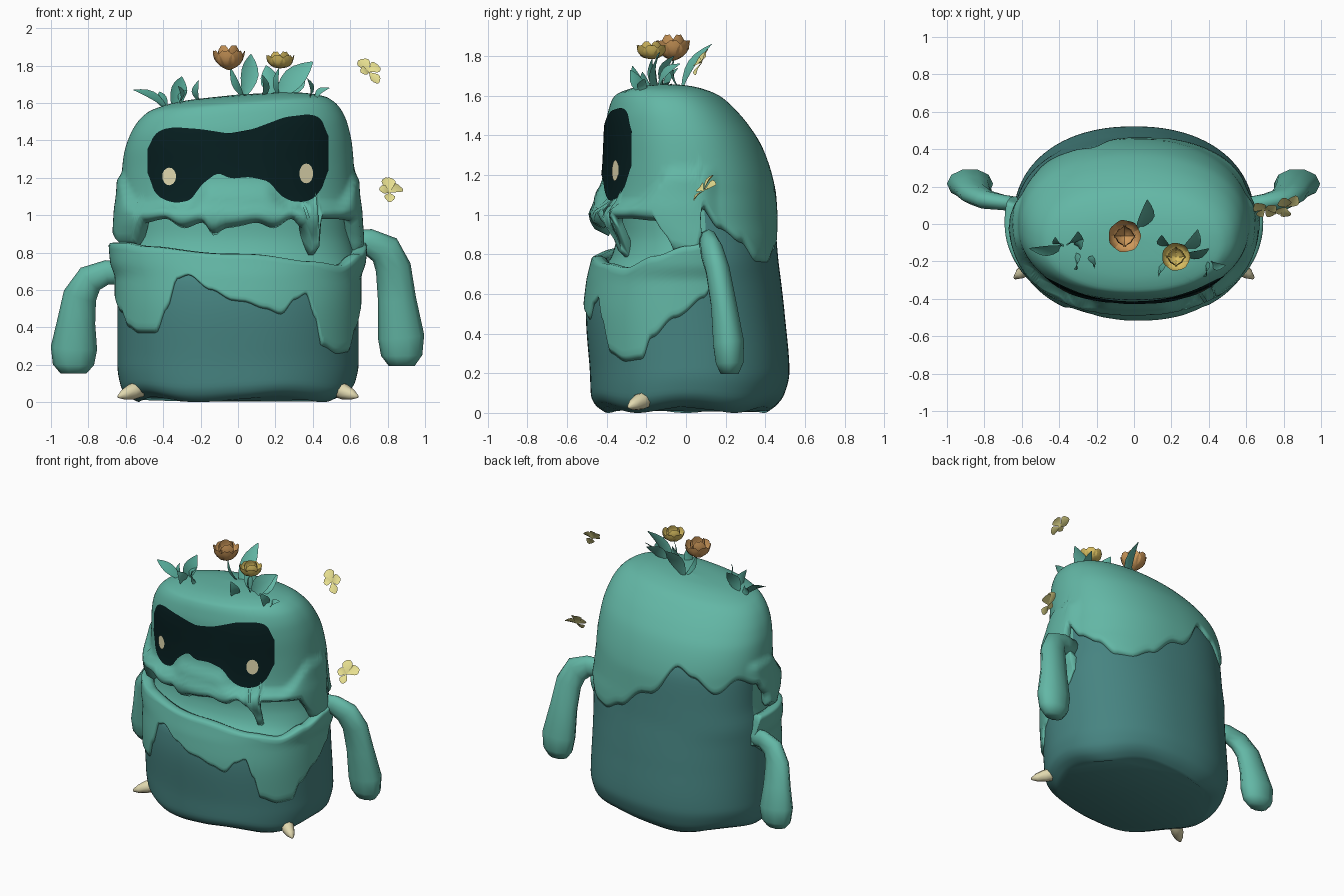
import bpy, bmesh, math
from mathutils import Vector as V

if "Cube" in bpy.data.objects:
    bpy.data.objects.remove(bpy.data.objects["Cube"])


def mat(name, r, g, b):
    m = bpy.data.materials.new(name)
    m.diffuse_color = (r, g, b, 1)
    m.use_nodes = True
    m.node_tree.nodes["Principled BSDF"].inputs["Base Color"].default_value = m.diffuse_color
    return m


LIGHT = mat("light teal", .125, .475, .38)
DARK = mat("dark teal", .062, .23, .22)
BLACK = mat("face black", .002, .013, .014)
CREAM = mat("cream", .75, .69, .43)
LEAF = mat("leaf teal", .085, .37, .29)
ORANGE = mat("petal orange", .66, .34, .11)
YELLOW = mat("petal yellow", .70, .52, .12)
WING = mat("wing yellow", .80, .74, .28)


def build(name, verts, faces, *mats, orient=True):
    me = bpy.data.meshes.new(name)
    me.from_pydata([tuple(v) for v in verts], [], faces)
    bm = bmesh.new()
    bm.from_mesh(me)
    if orient:
        bmesh.ops.recalc_face_normals(bm, faces=bm.faces)
    for f in bm.faces:
        f.smooth = True
    bm.to_mesh(me)
    bm.free()
    for m in mats:
        me.materials.append(m)
    ob = bpy.data.objects.new(name, me)
    bpy.context.collection.objects.link(ob)
    return ob


def add_grid(vs, fs, rows, wrap=False, cap0=False, cap1=False):
    o, n = len(vs), len(rows[0])
    for r in rows:
        vs.extend(r)
    for i in range(len(rows) - 1):
        for j in range(n if wrap else n - 1):
            k = (j + 1) % n
            fs.append((o + i*n + j, o + i*n + k, o + (i+1)*n + k, o + (i+1)*n + j))
    if cap0:
        fs.append(tuple(range(o, o + n)))
    if cap1:
        fs.append(tuple(range(o + (len(rows)-1)*n, o + len(rows)*n)))


def smooth(x):
    x = min(1, max(0, x))
    return x*x*(3 - 2*x)


def drip(keys, t, ease=smooth):
    """Rounded wave through (angle, height) keys."""
    for (t0, z0), (t1, z1) in zip(keys, keys[1:]):
        if t <= t1:
            return z0 + (z1 - z0)*ease(max(0, t - t0)/(t1 - t0))
    return keys[-1][1]


def section(tab, z):
    """Monotone cubic through rows of (z, half width, front y, back y)."""
    z = min(tab[-1][0], max(tab[0][0], z))
    i = next(k for k in range(len(tab) - 1) if z <= tab[k+1][0])
    h = tab[i+1][0] - tab[i][0]
    u = (z - tab[i][0])/h
    out = []
    for c in (1, 2, 3):
        def d(k):
            k = min(len(tab) - 2, max(0, k))
            return (tab[k+1][c] - tab[k][c])/(tab[k+1][0] - tab[k][0])

        def slope(k):
            p, q = d(k-1), d(k)
            return 2*p*q/(p+q) if p*q > 0 else 0
        a, b, m, n = tab[i][c], tab[i+1][c], slope(i), slope(i+1)
        s = smooth(u)
        out.append(a + (b-a)*s + h*(u*(1-u)**2*m - u*u*(1-u)*n))
    return out


def lean(x, y, z):
    return V((x, y, z + .08*x*smooth((z - 1.15)/.4)))


def ring_pt(tab, t, z, off=0):
    a, f, b = section(tab, z)
    if tab is HEAD:    # eye sockets keep the face flat beside the snout
        w = smooth((abs(t) - 8)/12)*smooth((80 - abs(t))/30)
        f = section(tab, z + .11*w*smooth((z - 1.0)/.07)*smooth((1.4 - z)/.15))[1]
    s, c, r = math.sin(math.radians(t)), math.cos(math.radians(t)), max(0, (b-f)/2 + off)
    x = abs(s)**.77
    y = max(0, 1 - x**2.2)**(1/2.2)
    return lean(max(0, a + off)*math.copysign(x, s), (f+b)/2 - r*math.copysign(y, c), z)


LOW = [(0, .53, -.42, .42), (.03, .59, -.46, .46), (.08, .625, -.48, .495), (.2, .645, -.485, .522),
       (.5, .645, -.505, .498), (.66, .645, -.49, .48)]
BODY = LOW + [(.78, .63, -.38, .465), (.9, .61, -.35, .455), (1.12, .6, -.36, .435), (1.25, .57, -.34, .385),
              (1.35, .5, -.33, .32)]
JAW = LOW + [(.75, .67, -.47, .475), (.87, .68, -.44, .47)]
HEAD = [(.75, .645, -.37, .47), (.88, .645, -.40, .465), (.95, .64, -.45, .46), (1.03, .635, -.465, .455),
        (1.1, .625, -.455, .45), (1.17, .62, -.42, .437), (1.25, .615, -.41, .415), (1.35, .605, -.405, .375),
        (1.45, .58, -.40, .31), (1.53, .54, -.385, .24), (1.59, .475, -.36, .17), (1.62, .38, -.30, .10),
        (1.638, .24, -.20, .02), (1.645, 0, -.07, -.07)]
head_lo = [(-180, .97), (-165, 1.2), (-154, 1.14), (-138, 1.03), (-118, 1.12), (-100, 1.06), (-92, .98), (-85, .87),
           (-70, .83), (-54, .83), (-47, .96), (-32, .98), (-21, .93), (-12, .96), (-7, .89), (-3, .93), (5, .96),
           (12, .93), (21, .98), (27, .93), (30, .78), (34, .78), (37, .98), (50, .98), (70, .97), (78, .8), (90, .77),
           (95, .85), (100, 1.03), (110, .93), (125, .86), (140, .76), (152, .75), (166, .82), (180, .97)]
jaw_lo = [(-108, .64), (-90, .55), (-70, .48), (-60, .4), (-50, .37), (-37, .37), (-30, .5), (-24, .66), (-18, .68),
          (-8, .6), (0, .54), (8, .5), (15, .47), (22, .55), (28, .58), (34, .45), (38, .3), (50, .26), (62, .27),
          (70, .38), (85, .48), (100, .58), (108, .68)]
jaw_hi = [(-108, .7), (-101, .84), (-60, .84), (-40, .82), (0, .78), (30, .74), (50, .72), (70, .78), (90, .83),
          (102, .85), (108, .76)]

# Dark trunk, with a light throat behind the mouth
ang = [-180 + 3*i for i in range(120)]
vs, fs, rows = [], [], []
for i in range(45):
    z = 1.35*(i/44)**1.3
    rows.append([ring_pt(BODY, t, z) + V((0, 0, (1 + math.sin(math.radians(5*t)))*.016*max(0, 1 - z/.3)))
                 for t in ang])
add_grid(vs, fs, rows, True, True, True)
trunk = build("trunk", vs, fs, DARK, LIGHT)
for p in trunk.data.polygons:
    p.material_index = int(p.center.z > .7 and p.center.y < .09)

# Head hood: dripping lower edge, swollen lip at the front
ang = [-180 + 1.5*i for i in range(240)]


def head_off(t, z):
    lip = 1.06 + .18*smooth((abs(t) - 47)/35)
    return .005 + .024*smooth((lip - z)/.06)*smooth((112 - abs(t))/14)


rows = [[ring_pt(HEAD, t, drip(head_lo, t) + .03, -.05) for t in ang],
        [ring_pt(HEAD, t, drip(head_lo, t), -.01) for t in ang]]
for i in range(1, 45):
    k = 1 - (1 - i/44)**2
    row = []
    for t in ang:
        lo = drip(head_lo, t)
        z = lo + (1.645 - lo)*k
        row.append(ring_pt(HEAD, t, z, head_off(t, z)*(1 if i < 40 else 0)))
    rows.append(row)
vs, fs = [], []
add_grid(vs, fs, rows, True)
build("head_hood", vs, fs, LIGHT)

# Lower jaw: dripping band with a thick rolled rim
ang = [-108 + 1.5*i for i in range(145)]
prof = [(0, .02, -.03), (0, 0, .004)] + [(i/16, 0, .014) for i in range(1, 17)] + \
       [(1, .012, .004), (1, .014, -.03), (1, 0, -.06), (1, -.12, -.09)]
rows = [[ring_pt(JAW, t, drip(jaw_lo, t)*(1-u) + drip(jaw_hi, t)*u + dz, o if 0 < j < 144 else min(o, -.03))
         for j, t in enumerate(ang)] for u, dz, o in prof]
vs, fs = [], []
add_grid(vs, fs, rows)
build("lower_jaw", vs, fs, LIGHT)


# Face mask and eyes: thin plates following the head
def face_pt(x, z, off):
    t = math.degrees(math.asin((abs(x)/section(HEAD, z)[0])**(1/.77)))
    t = math.copysign(t, x)
    p = ring_pt(HEAD, t, z, head_off(t, z) + off)
    return V((x, p.y, p.z))


def outline(keys, x):
    return sum(drip(keys, x + d*.008, lambda u: u) for d in range(-3, 4))/7


top = [(-.485, 1.34), (-.478, 1.41), (-.45, 1.46), (-.41, 1.49), (-.34, 1.497), (-.2, 1.475), (-.05, 1.44),
       (.08, 1.455), (.25, 1.505), (.38, 1.51), (.44, 1.49), (.475, 1.43), (.485, 1.36)]
low = [(-.485, 1.28), (-.475, 1.18), (-.44, 1.11), (-.39, 1.08), (-.33, 1.065), (-.25, 1.08), (-.2, 1.16),
       (-.11, 1.23), (-.04, 1.195), (.06, 1.205), (.17, 1.18), (.22, 1.11), (.28, 1.075), (.36, 1.07), (.42, 1.1),
       (.475, 1.19), (.485, 1.28)]
rows = []
for i in range(81):
    x = -.485*math.cos(math.pi*i/80)
    z0, z1 = outline(low, x), outline(top, x)
    rows.append([face_pt(x, z0 + (z1-z0)*k/20, .008) for k in range(21)])
vs, fs = [], []
add_grid(vs, fs, rows)
build("face_mask", vs, fs, BLACK)
for side, x, z in (("left", -.368, 1.21), ("right", .365, 1.22)):
    pts = [face_pt(x + .037*math.cos(a*math.pi/8), z + .05*math.sin(a*math.pi/8), .016) for a in range(16)]
    build(side + "_eye", pts, [tuple(range(16))], CREAM)


# Arms: drooping tubes, ten sided
def tube(name, path, m, n=10, flat=.66):
    rows = []
    for i, (x, y, z, r) in enumerate(path):
        p, q = V(path[max(0, i-1)][:3]), V(path[min(len(path)-1, i+1)][:3])
        d = (q - p).normalized()
        side = d.cross(V((0, 1, 0))).normalized()
        up = side.cross(d)
        rows.append([V((x, y, z)) + side*r*math.cos(2*math.pi*k/n) + up*r*flat*math.sin(2*math.pi*k/n)
                     for k in range(n)])
    vs, fs = [], []
    add_grid(vs, fs, rows, True, True, True)
    return build(name, vs, fs, m)


tube("right_arm", [(.58, .1, .86, .06), (.7, .115, .855, .072), (.785, .13, .815, .088), (.83, .16, .72, .095),
                   (.85, .19, .55, .102), (.872, .215, .35, .124), (.875, .22, .25, .11), (.875, .22, .195, .07)], LIGHT)
tube("left_arm", [(-.58, .1, .69, .06), (-.7, .115, .695, .065), (-.79, .13, .66, .078), (-.845, .16, .57, .09),
                  (-.865, .19, .43, .102), (-.877, .215, .29, .124), (-.88, .22, .2, .11), (-.88, .22, .155, .07)], LIGHT)

# Toe claws
for side, s in (("left", -1), ("right", 1)):
    tube(side + "_claw", [(s*(.5 + .14*u), -.18 - .11*u, .08 - .05*u, r)
                          for u, r in ((0, .03), (.15, .044), (.5, .042), (.8, .028), (1, .008))], CREAM, 8, 1)


# Creased blades for leaves, petals and wings, facing a given way
def blade(vs, fs, base, tip, w, face, peak=1.0, bend=.02, tipw=.0):
    base, tip, face = V(base), V(tip), V(face)
    d = tip - base
    side = d.cross(face).normalized()
    nrm = side.cross(d).normalized()
    rows = []
    for i in range(7):
        u = i/6
        c = base + d*u + nrm*bend*math.sin(math.pi*u)
        h = w*(math.sin(math.pi*(.06 + .92*u)**peak) + tipw*u)
        rows.append([c - side*h + nrm*h*.3, c, c + side*h + nrm*h*.3])
    add_grid(vs, fs, rows)


leaves = [((-.38, -.12, 1.57), (-.56, -.13, 1.67), .035, 1), ((-.38, -.1, 1.57), (-.42, -.07, 1.66), .03, 1),
          ((-.35, -.1, 1.58), (-.3, -.04, 1.74), .045, 1), ((-.3, -.12, 1.59), (-.27, -.08, 1.67), .025, 1),
          ((-.33, -.16, 1.58), (-.32, -.24, 1.69), .04, 0), ((-.2, -.17, 1.6), (-.21, -.22, 1.72), .033, 0),
          ((.03, -.02, 1.63), (.07, .13, 1.86), .05, 0), ((.03, -.03, 1.63), (-.04, -.06, 1.79), .022, 1),
          ((.12, -.2, 1.61), (.13, -.27, 1.75), .035, 1), ((.21, -.12, 1.63), (.15, -.06, 1.8), .05, 0),
          ((.21, -.14, 1.63), (.4, -.13, 1.82), .06, 0), ((.22, -.15, 1.63), (.22, -.17, 1.79), .022, 1),
          ((.37, -.2, 1.61), (.37, -.28, 1.73), .033, 1), ((.41, -.2, 1.61), (.49, -.22, 1.68), .028, 0),
          ((.26, -.14, 1.63), (.34, -.03, 1.76), .05, 0)]
for nm, k, m in (("light_leaves", 0, LIGHT), ("dark_leaves", 1, LEAF)):
    vs, fs = [], []
    for i, (b, t, w, c) in enumerate(leaves):
        if c == k:
            blade(vs, fs, b, t, w, ((.5, -.7, .8), (-.6, -.7, .8))[i % 2])
    build(nm, vs, fs, m, orient=False)

# Cupped flowers: broad outer petals around a short inner ring
for nm, c, r, h, m in (("orange_flower", (-.05, -.065, 1.775), .088, .12, ORANGE),
                       ("yellow_flower", (.225, -.175, 1.785), .076, .08, YELLOW)):
    vs, fs = [], []
    c = V(c)
    for n, kr, kh in ((7, 1, .85), (4, .5, 1.1)):
        for i in range(n):
            a = 2*math.pi*(i + kr)/n
            o = V((math.cos(a), math.sin(a), 0))
            blade(vs, fs, c, c + o*r*kr + V((0, 0, h*kh)), r*.46, o*-1 + V((0, 0, .5)), 1.5, -.025, .3)
    build(nm, vs, fs, m, orient=False)

# Butterflies: two large and two small wings
for nm, c, tips in (
        ("upper_butterfly", (.7, .08, 1.765), ((-.05, .03, .065), (.055, .02, .03), (-.045, -.03, .0), (.05, -.03, -.06))),
        ("lower_butterfly", (.81, .09, 1.12), ((-.012, .05, .08), (.06, .06, .03), (-.055, -.02, .02), (.0, -.05, -.05)))):
    vs, fs = [], []
    c = V(c)
    for i, t in enumerate(tips):
        blade(vs, fs, c, c + V(t), .034 if i < 2 else .026, (.15, -.9, .7), 1.5, .005, .2)
    build(nm, vs, fs, WING, orient=False)
